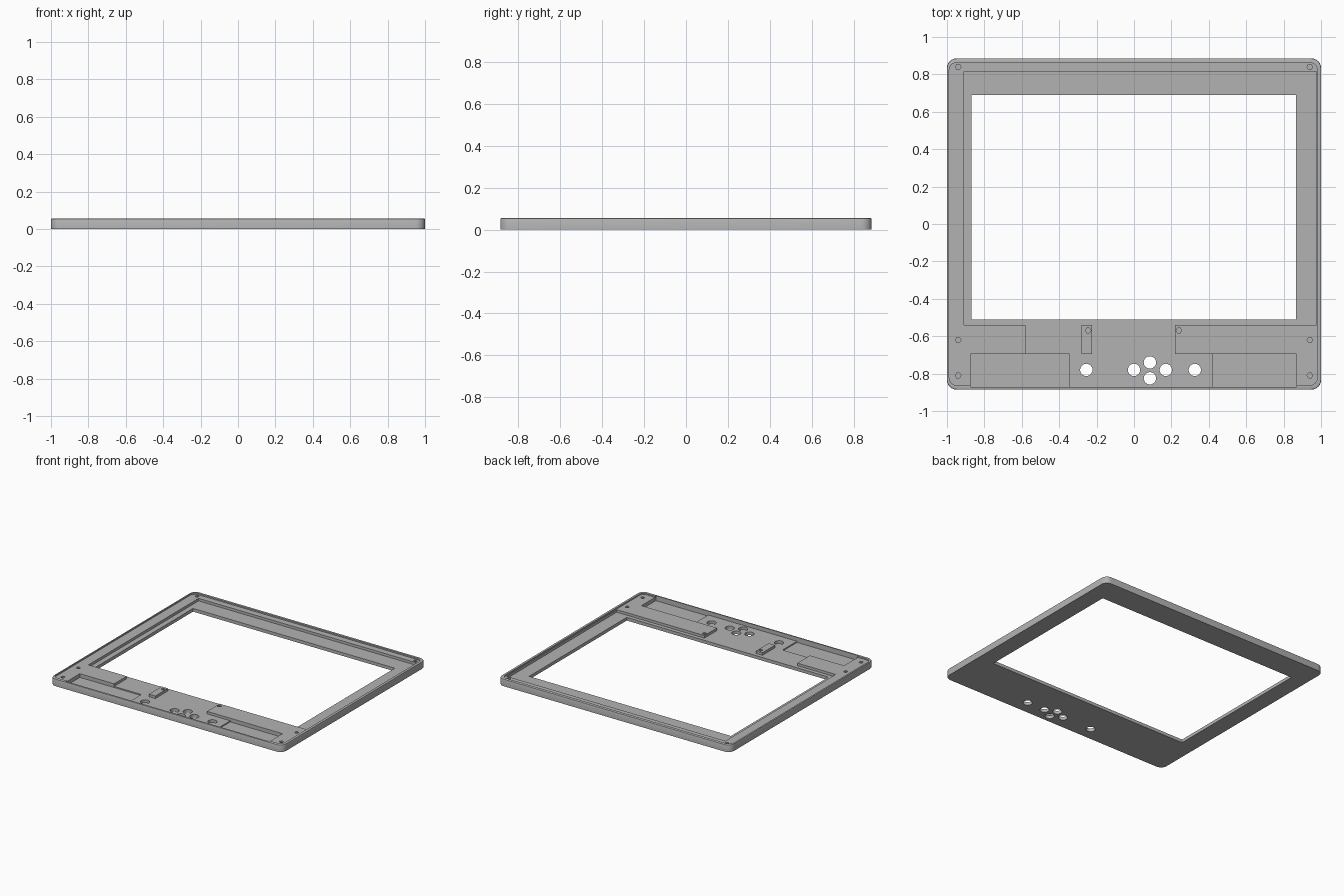
import bpy, bmesh, math

cube = bpy.data.objects.get("Cube")
if cube:
    bpy.data.objects.remove(cube, do_unlink=True)

RIM, LEDGE, FLOOR, POCKET = 0.055, 0.045, 0.025, 0.016
ABOVE, BELOW = 0.1, -0.05

grey = bpy.data.materials.new("plain grey")
grey.use_nodes = True
grey.diffuse_color = (0.45, 0.45, 0.45, 1)
grey.node_tree.nodes["Principled BSDF"].inputs["Base Color"].default_value = grey.diffuse_color


def prism(name, outline, z0, z1):
    """Extrude a counter-clockwise outline from z0 to z1."""
    bm = bmesh.new()
    base = bm.faces.new([bm.verts.new((x, y, z0)) for x, y in outline])
    top = bmesh.ops.extrude_face_region(bm, geom=[base])["geom"]
    moved = [v for v in top if isinstance(v, bmesh.types.BMVert)]
    bmesh.ops.translate(bm, verts=moved, vec=(0, 0, z1 - z0))
    bmesh.ops.recalc_face_normals(bm, faces=bm.faces)
    mesh = bpy.data.meshes.new(name)
    bm.to_mesh(mesh)
    bm.free()
    mesh.materials.append(grey)
    obj = bpy.data.objects.new(name, mesh)
    bpy.context.collection.objects.link(obj)
    return obj


def rect(x0, x1, y0, y1):
    return [(x0, y0), (x1, y0), (x1, y1), (x0, y1)]


def rounded(x0, x1, y0, y1, r, steps=6):
    centres = [(x1 - r, y1 - r), (x0 + r, y1 - r), (x0 + r, y0 + r), (x1 - r, y0 + r)]
    return [(cx + r * math.cos(a), cy + r * math.sin(a))
            for q, (cx, cy) in enumerate(centres)
            for a in [(q + i / steps) * math.pi / 2 for i in range(steps + 1)]]


def circle(x, y, r, sides):
    return [(x + r * math.cos(2 * math.pi * i / sides),
             y + r * math.sin(2 * math.pi * i / sides)) for i in range(sides)]


def apply_modifier(obj, mod):
    bpy.context.view_layer.objects.active = obj
    bpy.ops.object.modifier_apply(modifier=mod.name)


def cut(obj, outline, z0, z1=ABOVE):
    cutter = prism("cutter", outline, z0, z1)
    cutter.hide_render = True
    mod = obj.modifiers.new("cut", "BOOLEAN")
    mod.operation, mod.solver, mod.object = "DIFFERENCE", "EXACT", cutter
    apply_modifier(obj, mod)
    bpy.data.objects.remove(cutter, do_unlink=True)


# Outer shell with a softened upper edge
frame = prism("bezel_frame", rounded(-1, 1, -0.885, 0.885, 0.05), 0, RIM)
bm = bmesh.new()
bm.from_mesh(frame.data)
edges = [e for e in bm.edges if all(v.co.z > RIM - 0.001 for v in e.verts)]
bmesh.ops.bevel(bm, geom=edges, offset=0.005, segments=2, profile=0.5, affect="EDGES")
bm.to_mesh(frame.data)
bm.free()

# Lowered ledge inside the thin rim
cut(frame, rounded(-0.988, 0.98, -0.862, 0.863, 0.04), LEDGE)

# Screen recess joined to the control area
cut(frame, [(-0.91, 0.815), (-0.91, -0.54), (-0.58, -0.54), (-0.58, -0.695),
            (-0.875, -0.695), (-0.875, -0.872), (0.87, -0.872), (0.87, -0.695),
            (0.22, -0.695), (0.22, -0.54), (0.975, -0.54), (0.975, 0.815)], FLOOR)

# Deeper pockets left and right of the buttons
for x0, x1 in [(-0.875, -0.345), (0.42, 0.87)]:
    cut(frame, rect(x0, x1, -0.872, -0.695), POCKET)

# Screen opening
cut(frame, rect(-0.87, 0.867, -0.51, 0.69), BELOW)

# Button holes
for x, y in [(-0.255, -0.78), (0, -0.78), (0.085, -0.74),
             (0.085, -0.825), (0.17, -0.78), (0.325, -0.78)]:
    cut(frame, circle(x, y, 0.033, 24), BELOW)

# Blind screw holes
screws = [(s * 0.94, y) for s in (-1, 1) for y in (0.84, -0.62, -0.81)]
for x, y in screws + [(0.24, -0.57)]:
    cut(frame, circle(x, y, 0.015, 6), FLOOR - 0.005)

# Free-standing screw post
post = prism("screw_post", rect(-0.28, -0.225, -0.695, -0.54), FLOOR - 0.003, LEDGE)
cut(post, circle(-0.245, -0.57, 0.015, 6), FLOOR)

# Smooth curved walls, crisp edges
bpy.ops.object.select_all(action="DESELECT")
frame.select_set(True)
bpy.context.view_layer.objects.active = frame
bpy.ops.object.shade_smooth_by_angle(angle=math.radians(30))
